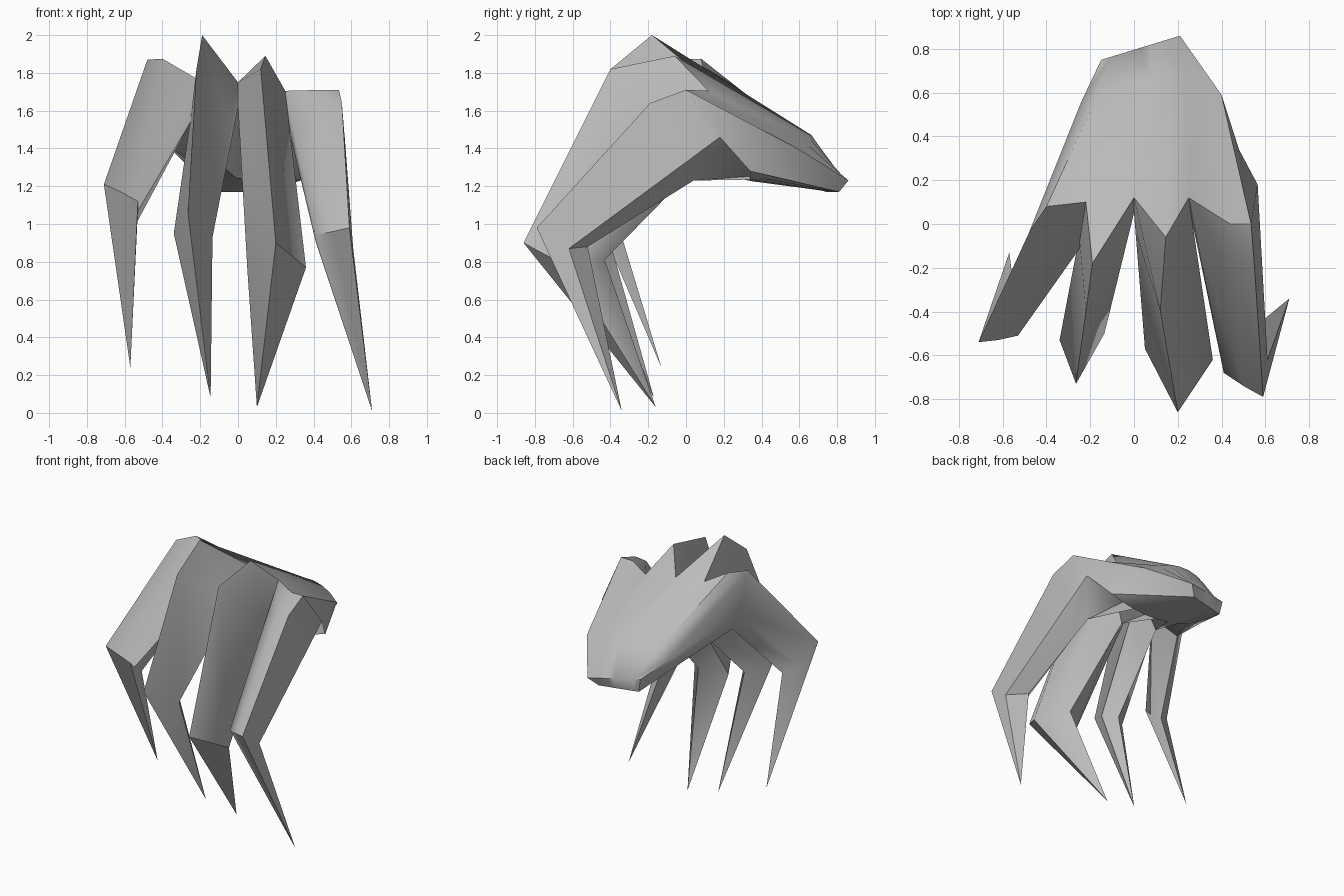
import bpy, bmesh, math
from mathutils import Vector as V

if "Cube" in bpy.data.objects:
    bpy.data.objects.remove(bpy.data.objects["Cube"])

mat = bpy.data.materials.new("plain grey")
mat.diffuse_color = (0.5, 0.5, 0.5, 1)
mat.use_nodes = True
mat.node_tree.nodes["Principled BSDF"].inputs["Base Color"].default_value = mat.diffuse_color

# knuckle row, left to right: saddles/peaks on top, webs/undersides below
top = [(-.48, -.04, 1.87), (-.40, .08, 1.875), (-.22, .10, 1.77), (-.19, -.18, 2.0),
       (0, .12, 1.75), (.145, -.06, 1.89), (.25, .12, 1.705), (.44, .0, 1.71), (.535, .0, 1.71)]
low = [(-.44, .0, 1.55), (-.38, .0, 1.42), (-.24, -.10, 1.56), (-.15, .05, 1.36),
       (0, .05, 1.62), (.15, .05, 1.30), (.25, .08, 1.58), (.44, .04, 1.23), (.565, .18, 1.46)]
top, low = [V(p) for p in top], [V(p) for p in low]

# per finger: middle-joint ring (top left, ridge, top right, right, back, left), knuckle ridge, tip
fingers = [
    ([(-.71, -.54, 1.21), (-.62, -.53, 1.17), (-.53, -.51, 1.12), (-.53, -.46, 1.07),
      (-.54, -.36, 1.0), (-.64, -.42, 1.06)], None, (-.57, -.13, .24)),
    ([(-.34, -.53, .95), (-.265, -.73, 1.06), (-.135, -.50, .93), (-.135, -.50, .93),
      (-.20, -.40, .90), (-.34, -.53, .95)], (-.22, -.40, 1.82), (-.145, -.17, .08)),
    ([(.05, -.57, .75), (.20, -.86, .90), (.36, -.62, .77), (.36, -.62, .77),
      (.20, -.43, .81), (.05, -.57, .75)], (.12, -.40, 1.82), (.10, -.16, .03)),
    ([(.41, -.68, .94), (.50, -.74, .96), (.59, -.79, .98), (.61, -.62, .87),
      (.49, -.52, .88), (.41, -.66, .91)], (.46, -.19, 1.63), (.71, -.34, .01)),
]

bm = bmesh.new()


def bridge(a, b):
    n = len(a)
    for i in range(n):
        j = (i + 1) % n
        bm.faces.new((a[i], a[j], b[j], b[i]))


def ring(points):
    return [bm.verts.new(p) for p in points]


# fingers
for i, (joint, ridge, tip) in enumerate(fingers):
    k = 2 * i
    base = [top[k], top[k + 1], top[k + 2], low[k + 2], low[k + 1], low[k]]
    joint = [V(p) for p in joint]
    loops = [ring(base)]
    if ridge:
        mid = [a.lerp(b, .25) for a, b in zip(base, joint)]
        mid[1] = V(ridge)
        if i == 3:
            mid[2] = V((.55, -.19, 1.64))
        loops.append(ring(mid))
    loops.append(ring(joint))
    for a, b in zip(loops, loops[1:]):
        bridge(a, b)
    end = bm.verts.new(tip)
    last = loops[-1]
    for j in range(6):
        bm.faces.new((last[j], last[(j + 1) % 6], end))

# palm: closed rings from knuckles back to the wrist
back_top, back_low, end_top, end_low = [], [], [], []
for c in range(9):
    t = c / 8
    arch = 1 - (2 * t - 1) ** 2
    back_top.append(V((-.24 + .64 * t, .56 + .03 * t + .09 * arch, 1.36 + .04 * t + .09 * arch)))
    back_low.append(V((-.30 + .78 * t, .34, 1.34 - .06 * t - .08 * arch)))
    end_top.append(V((-.15 + .36 * t, .75 + .11 * t, 1.27 - .04 * t)))
    end_low.append(V((-.13 + .28 * t, .74 + .07 * t, 1.17)))
rows = [ring(a + b[::-1]) for a, b in ((top, low), (back_top, back_low), (end_top, end_low))]
for a, b in zip(rows, rows[1:]):
    bridge(a, b)
for c in range(8):
    bm.faces.new((rows[2][c], rows[2][c + 1], rows[2][16 - c], rows[2][17 - c]))

bmesh.ops.remove_doubles(bm, verts=bm.verts, dist=.0005)
bmesh.ops.recalc_face_normals(bm, faces=bm.faces)
mesh = bpy.data.meshes.new("clawed_hand")
bm.to_mesh(mesh)
bm.free()
mesh.materials.append(mat)
hand = bpy.data.objects.new("clawed_hand", mesh)
bpy.context.collection.objects.link(hand)
bpy.context.view_layer.objects.active = hand
hand.select_set(True)
bpy.ops.object.shade_smooth_by_angle(angle=math.radians(50))
